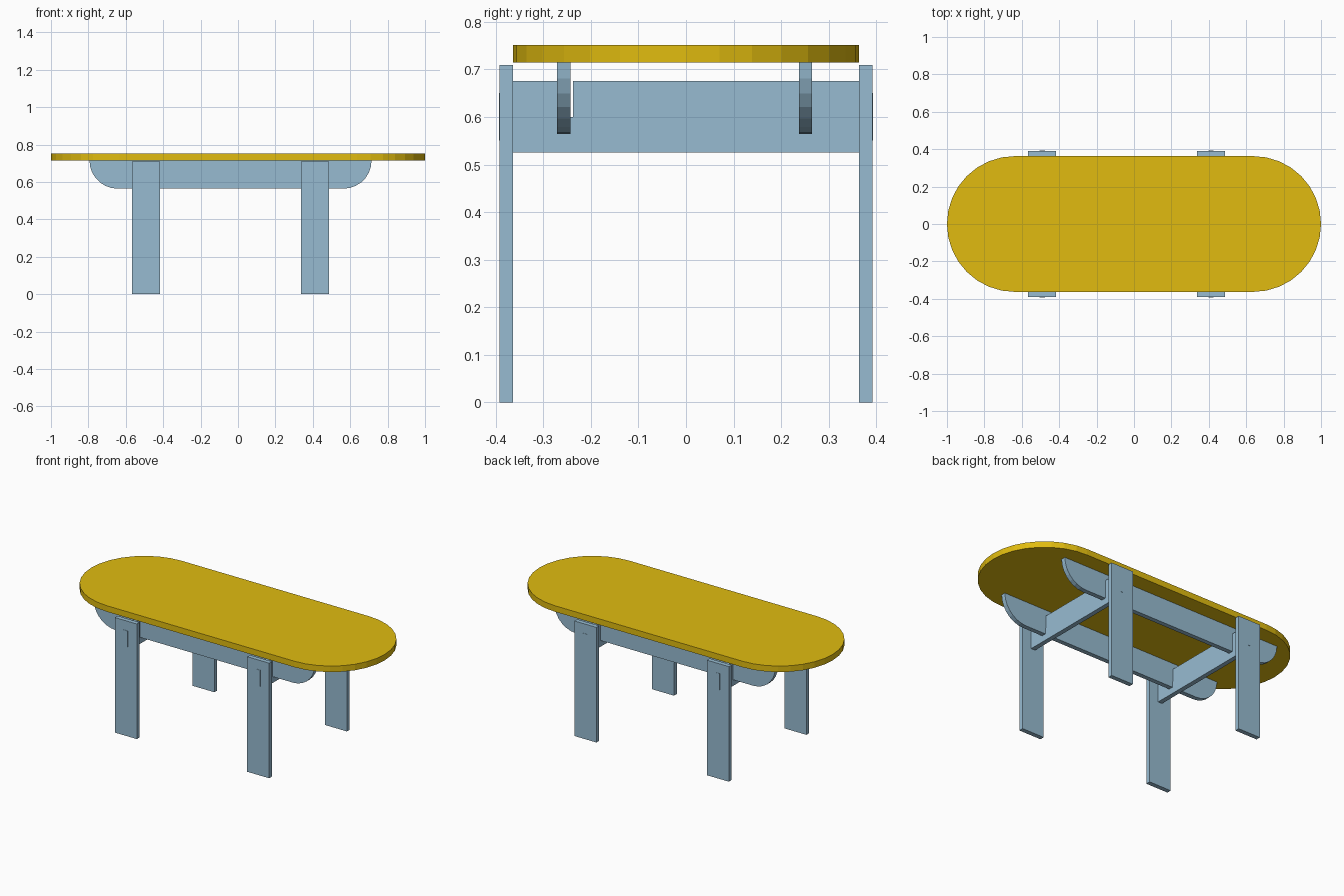
import bpy, bmesh
from math import cos, sin, pi

if "Cube" in bpy.data.objects:
    bpy.data.objects.remove(bpy.data.objects["Cube"])


def material(name, color):
    m = bpy.data.materials.new(name)
    m.diffuse_color = color
    m.use_nodes = True
    m.node_tree.nodes["Principled BSDF"].inputs["Base Color"].default_value = m.diffuse_color
    return m


YELLOW = material("yellow_top", (0.75, 0.50, 0.005, 1))
BLUE = material("blue_frame", (0.31, 0.50, 0.64, 1))


def prism(name, pts, axis, lo, hi, mat):
    """Extrude a flat outline along axis 0=x, 1=y, 2=z from lo to hi."""
    bm = bmesh.new()
    verts = []
    for p in pts:
        co = list(p)
        co.insert(axis, lo)
        verts.append(bm.verts.new(co))
    face = bm.faces.new(verts)
    ext = bmesh.ops.extrude_face_region(bm, geom=[face])["geom"]
    vec = [0, 0, 0]
    vec[axis] = hi - lo
    bmesh.ops.translate(bm, vec=vec,
                        verts=[g for g in ext if isinstance(g, bmesh.types.BMVert)])
    bmesh.ops.recalc_face_normals(bm, faces=bm.faces)
    me = bpy.data.meshes.new(name)
    bm.to_mesh(me)
    bm.free()
    me.materials.append(mat)
    ob = bpy.data.objects.new(name, me)
    bpy.context.collection.objects.link(ob)
    return ob


def arc(cx, cy, r, a0, a1, n):
    return [(cx + r * cos(a0 + (a1 - a0) * i / n),
             cy + r * sin(a0 + (a1 - a0) * i / n)) for i in range(n + 1)]


def rect(a0, a1, b0, b1):
    return [(a0, b0), (a1, b0), (a1, b1), (a0, b1)]


FRAMES = {"left": -0.491, "right": 0.412}   # x centres of the two leg frames
LAP = 0.60                                  # height where the rails interlock
HALF = 0.014                                # half the board thickness

# Table top: stadium outline
R = 0.363
prism("table_top",
      arc(1 - R, 0, R, -pi / 2, pi / 2, 16) + arc(R - 1, 0, R, pi / 2, 3 * pi / 2, 16),
      2, 0.714, 0.751, YELLOW)

# Long rails: rounded lower corners, slotted from below over the cross rails
x0, x1, z0, z1, r = -0.794, 0.714, 0.564, 0.714, 0.15
profile = arc(x0 + r, z1, r, pi, 3 * pi / 2, 7)
for cx in FRAMES.values():
    profile += [(cx - HALF, z0), (cx - HALF, LAP), (cx + HALF, LAP), (cx + HALF, z0)]
profile += arc(x1 - r, z1, r, -pi / 2, 0, 7)
prism("front_long_rail", profile, 1, -0.271, -0.243, BLUE)
prism("back_long_rail", profile, 1, 0.237, 0.265, BLUE)

# Cross rails: notched from above, with through tenons at both ends
half = [(0.237, 0.675), (0.237, LAP), (0.265, LAP), (0.265, 0.675),
        (0.364, 0.675), (0.364, 0.65), (0.393, 0.65),
        (0.393, 0.55), (0.364, 0.55), (0.364, 0.525)]
cross = half + [(-y, z) for y, z in reversed(half)]
for side, cx in FRAMES.items():
    prism(side + "_cross_rail", cross, 0, cx - HALF, cx + HALF, BLUE)
    # Plank legs
    for end, s in (("front", -1), ("back", 1)):
        prism(f"{end}_{side}_leg", rect(cx - 0.075, cx + 0.075, 0, 0.709),
              1, s * 0.364, s * 0.3915, BLUE)
